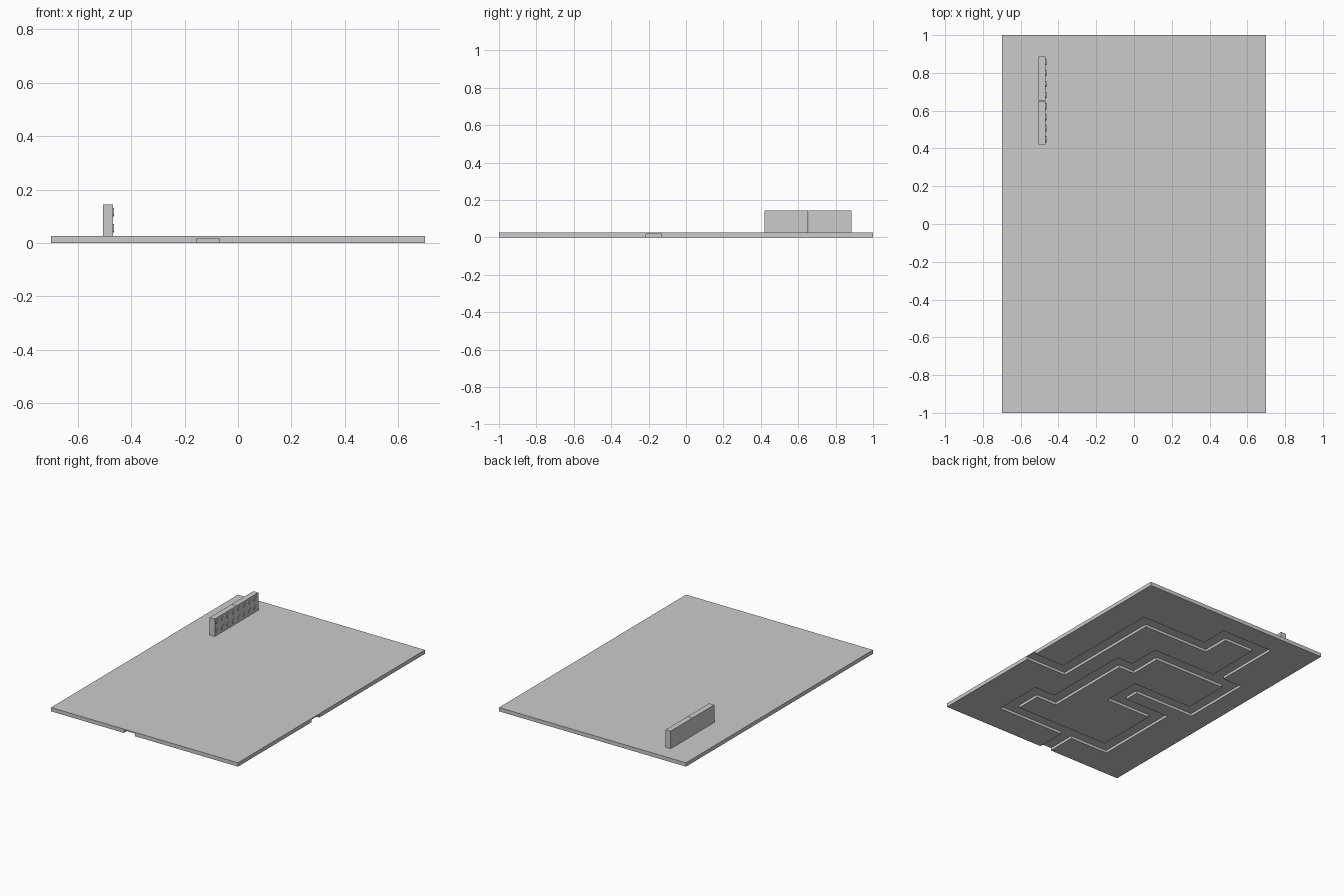
import bpy, bmesh, math
from mathutils import Matrix

if "Cube" in bpy.data.objects:
    bpy.data.objects.remove(bpy.data.objects["Cube"])

X, Y, TOP, CEIL, H = 0.7, 1.0, 0.026, 0.018, 0.0425

# Centrelines of the groove in the underside: two branches that meet, and an outlet
west = [(-.1125, -1.1), (-.1125, -.7575), (-.4, -.7575), (-.4, -.24), (-.0625, -.24),
        (-.0625, -.0575), (-.5125, -.0575), (-.5125, .3475), (-.365, .3475)]
east = [(-.1125, -.7575), (.3875, -.7575), (.3875, -.4975), (.2325, -.4975),
        (.2325, .1225), (.1125, .1225), (.1125, .3475), (-.365, .3475)]
outlet = [(-.365, .3475), (-.365, .8125), (-.0625, .8125), (-.0625, .6225),
          (.4325, .6225), (.4325, -.1725), (.8, -.1725)]

rects = []
for path in (west, east, outlet):
    for (ax, ay), (bx, by) in zip(path, path[1:]):
        rects.append((min(ax, bx) - H, max(ax, bx) + H, min(ay, by) - H, max(ay, by) + H))


def breaks(values, lim):
    return sorted({round(max(-lim, min(lim, v)), 4) for v in values} | {-lim, lim})


xs = breaks([v for r in rects for v in r[:2]], X)
ys = breaks([v for r in rects for v in r[2:]], Y)


def floor_z(i, j):
    """Underside height of a grid cell; outside the board it is the top."""
    if not (0 <= i < len(xs) - 1 and 0 <= j < len(ys) - 1):
        return TOP
    cx, cy = (xs[i] + xs[i + 1]) / 2, (ys[j] + ys[j + 1]) / 2
    return CEIL if any(a < cx < b and c < cy < d for a, b, c, d in rects) else 0.0


def finish(bm, name):
    bmesh.ops.remove_doubles(bm, verts=bm.verts, dist=1e-5)
    bmesh.ops.recalc_face_normals(bm, faces=bm.faces)
    me = bpy.data.meshes.new(name)
    bm.to_mesh(me)
    bm.free()
    ob = bpy.data.objects.new(name, me)
    bpy.context.collection.objects.link(ob)
    return ob


# Board with grooved underside
bm = bmesh.new()


def quad(*pts):
    bm.faces.new([bm.verts.new(p) for p in pts])


def wall(p, q, z0, z1):
    levels = [z for z in (0.0, CEIL, TOP) if min(z0, z1) <= z <= max(z0, z1)]
    for a, b in zip(levels, levels[1:]):
        quad((*p, a), (*q, a), (*q, b), (*p, b))


for i in range(len(xs)):
    for j in range(len(ys)):
        z = floor_z(i, j)
        if i < len(xs) - 1 and j < len(ys) - 1:
            a, b, c, d = xs[i], xs[i + 1], ys[j], ys[j + 1]
            for h in (z, TOP):
                quad((a, c, h), (b, c, h), (b, d, h), (a, d, h))
        if j < len(ys) - 1:
            wall((xs[i], ys[j]), (xs[i], ys[j + 1]), z, floor_z(i - 1, j))
        if i < len(xs) - 1:
            wall((xs[i], ys[j]), (xs[i + 1], ys[j]), z, floor_z(i, j - 1))
finish(bm, "grooved_board")


# Two upright blocks with low round studs on the right face
def block(name, y0, y1, x0=-.506, x1=-.468, z0=TOP, z1=.145):
    bm = bmesh.new()
    m = Matrix.Translation(((x0 + x1) / 2, (y0 + y1) / 2, (z0 + z1) / 2))
    bmesh.ops.create_cube(bm, size=1, matrix=m @ Matrix.Diagonal((x1 - x0, y1 - y0, z1 - z0, 1)))
    py, pz = (y1 - y0) / 4, (z1 - z0) / 2
    for i in range(4):
        for k in range(2):
            m = Matrix.Translation((x1, y0 + (i + .5) * py, z0 + (k + .5) * pz))
            bmesh.ops.create_cone(bm, cap_ends=True, segments=16, radius1=.0165, radius2=.0165,
                                  depth=.007, matrix=m @ Matrix.Rotation(math.pi / 2, 4, 'Y'))
    finish(bm, name)


block("front_block", .42, .652)
block("rear_block", .654, .886)
